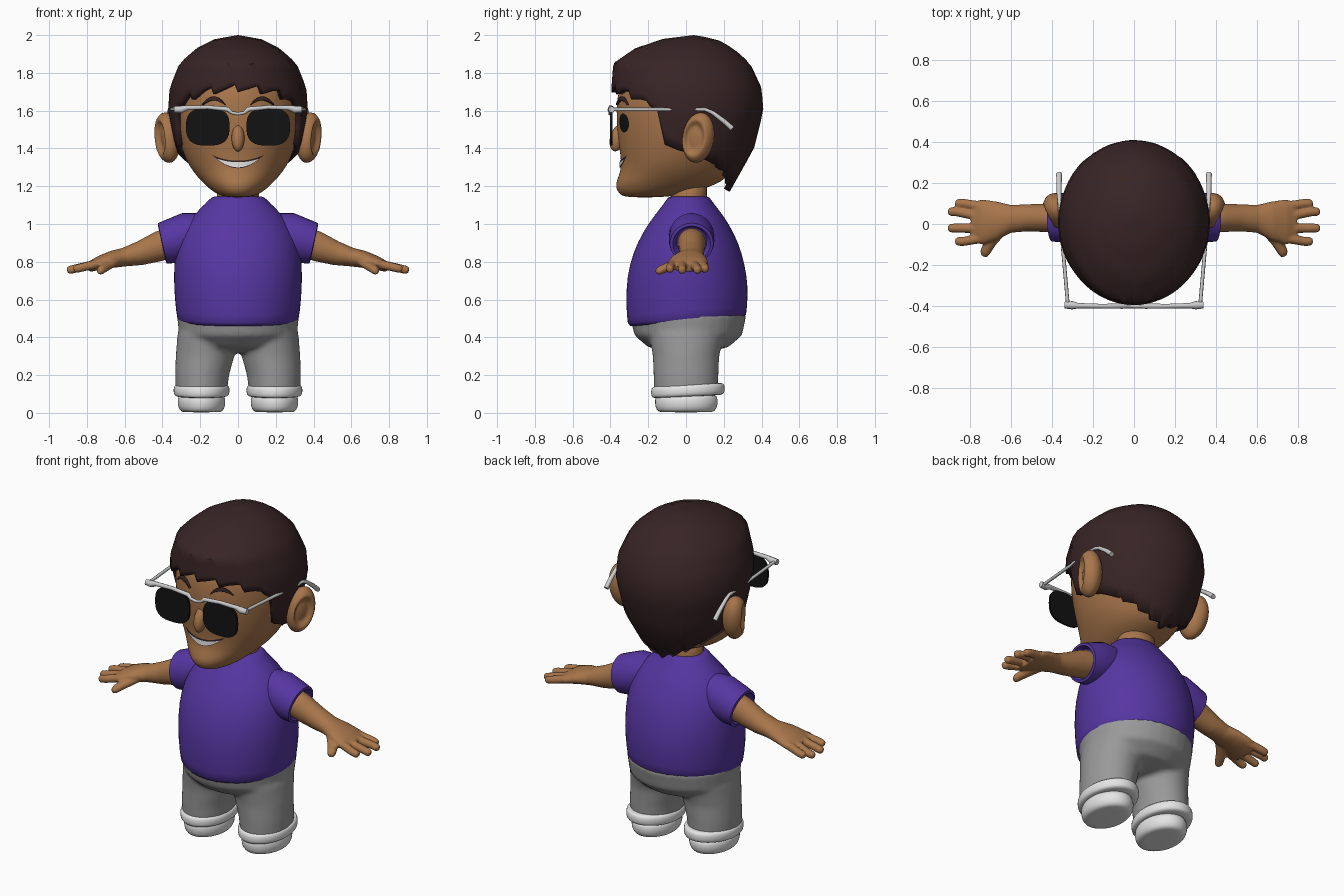
import bpy, bmesh
from math import sin, cos, pi, radians, copysign, sqrt
from mathutils import Vector, Matrix

if "Cube" in bpy.data.objects:
    bpy.data.objects.remove(bpy.data.objects["Cube"])


def material(name, r, g, b):
    m = bpy.data.materials.new(name)
    m.use_nodes = True
    m.diffuse_color = (r, g, b, 1)
    node = next(n for n in m.node_tree.nodes if n.type == 'BSDF_PRINCIPLED')
    node.inputs["Base Color"].default_value = (r, g, b, 1)
    node.inputs["Roughness"].default_value = 0.7
    return m


SKIN = material("skin", .39, .18, .07)
HAIR = material("dark_brown_hair", .04, .018, .019)
SHIRT = material("purple_cloth", .093, .037, .36)
PANTS = material("grey_cloth", .32, .32, .32)
WHITE = material("white", .78, .78, .78)
SILVER = material("silver", .6, .6, .6)
BLACK = material("black", .006, .006, .006)

X, Y, Z = Vector((1, 0, 0)), Vector((0, 1, 0)), Vector((0, 0, 1))


def loft(bm, rings, u=X, v=Y, segs=24, power=2):
    """Skin a closed tube through rings of (x, y, z, radius_u, radius_v)."""
    rows = []
    for x, y, z, ru, rv in rings:
        row = []
        for i in range(segs):
            c, s = cos(2 * pi * i / segs), sin(2 * pi * i / segs)
            c, s = (copysign(abs(k) ** (2 / power), k) for k in (c, s))
            row.append(bm.verts.new(Vector((x, y, z)) + u * ru * c + v * rv * s))
        rows.append(row)
    for a, b in zip(rows, rows[1:]):
        for i in range(segs):
            j = (i + 1) % segs
            bm.faces.new((a[i], a[j], b[j], b[i]))
    bm.faces.new(rows[0][::-1])
    bm.faces.new(rows[-1])


def finish(name, bm, mat, mirror=False, subsurf=0, voxel=0, angle=None, solid=0):
    """Turn a bmesh into a shaded object with its modifiers."""
    bmesh.ops.recalc_face_normals(bm, faces=bm.faces)
    me = bpy.data.meshes.new(name)
    bm.to_mesh(me)
    bm.free()
    ob = bpy.data.objects.new(name, me)
    bpy.context.collection.objects.link(ob)
    me.materials.append(mat)
    for p in me.polygons:
        p.use_smooth = True
    if angle:
        bpy.ops.object.select_all(action='DESELECT')
        ob.select_set(True)
        bpy.context.view_layer.objects.active = ob
        bpy.ops.object.shade_smooth_by_angle(angle=radians(angle))
    if mirror:
        ob.modifiers.new("mirror", 'MIRROR')
    if solid:
        m = ob.modifiers.new("thickness", 'SOLIDIFY')
        m.thickness, m.offset = solid, -1
    if voxel:
        m = ob.modifiers.new("blend", 'REMESH')
        m.mode, m.voxel_size, m.use_smooth_shade = 'VOXEL', voxel, True
        m = ob.modifiers.new("soften", 'SMOOTH')
        m.factor, m.iterations = .5, 6
    if subsurf:
        m = ob.modifiers.new("smooth", 'SUBSURF')
        m.levels = m.render_levels = subsurf
    return ob


def stack(name, rings, mat, cx=0, **kw):
    """Upright loft from (z, cy, rx, ry)."""
    bm = bmesh.new()
    loft(bm, [(cx, cy, z, rx, ry) for z, cy, rx, ry in rings])
    return finish(name, bm, mat, **kw)


# Head and neck
head = stack("head", [
    (1.14, -.22, .06, .10), (1.16, -.18, .12, .18), (1.21, -.10, .18, .28), (1.27, -.055, .235, .295),
    (1.34, -.04, .28, .305), (1.45, -.01, .318, .355), (1.6, 0, .34, .375),
    (1.75, 0, .325, .36), (1.88, .02, .23, .26)], SKIN, subsurf=2)
stack("neck", [(1.05, .015, .12, .1), (1.14, .015, .11, .095), (1.28, .015, .11, .1)], SKIN)

# Ears: flattened spheres with a dished outer face
bm = bmesh.new()
bmesh.ops.create_uvsphere(bm, u_segments=32, v_segments=24, radius=1)
for vert in bm.verts:
    vert.co = Vector((vert.co.z, vert.co.x, vert.co.y))
    r = sqrt((vert.co.y + .15) ** 2 + vert.co.z ** 2)
    if vert.co.x > 0 and r < .72:
        vert.co.x -= .55 * min(1, (.72 - r) * 4)
    vert.co = Vector((vert.co.x * .068, vert.co.y * .085, vert.co.z * .135))
bm.transform(Matrix.Translation((.375, .065, 1.457)) @ Matrix.Rotation(-.2, 4, 'X')
             @ Matrix.Rotation(-.25, 4, 'Z') @ Matrix.Rotation(.12, 4, 'Y'))
finish("ears", bm, SKIN, mirror=True)

# Nose
bm = bmesh.new()
bmesh.ops.create_uvsphere(bm, u_segments=24, v_segments=16, radius=1)
bm.transform(Matrix.Translation((0, -.362, 1.455)) @ Matrix.Rotation(-.25, 4, 'X')
             @ Matrix.Diagonal((.034, .04, .072, 1)))
finish("nose", bm, SKIN)

# Facial details laid on the head surface
bpy.context.view_layer.update()
surface = head.evaluated_get(bpy.context.evaluated_depsgraph_get())


def decal(name, mat, x0, x1, low, high, lift, mirror=False, solid=0, cols=20, rows=4):
    bm = bmesh.new()
    grid = []
    for i in range(cols + 1):
        t = i / cols
        x, col = x0 + (x1 - x0) * t, []
        for j in range(rows + 1):
            z = low(t) + (high(t) - low(t)) * j / rows
            hit, spot, _, _ = surface.ray_cast(Vector((x, -1, z)), Y)
            col.append(bm.verts.new((x, (spot.y if hit else -.33) - lift, z)))
        grid.append(col)
    for a, b in zip(grid, grid[1:]):
        for j in range(rows):
            bm.faces.new((a[j], b[j], b[j + 1], a[j + 1]))
    bmesh.ops.remove_doubles(bm, verts=bm.verts, dist=.0005)
    return finish(name, bm, mat, mirror=mirror, solid=solid)


def bow(t):
    return (2 * t - 1) ** 2


decal("mouth", HAIR, -.135, .135, lambda t: 1.295 + .07 * bow(t),
      lambda t: 1.335 + .03 * bow(t), .004)
decal("teeth", WHITE, -.115, .115, lambda t: 1.3 + .047 * bow(t),
      lambda t: 1.327 + .02 * bow(t), .008)
decal("eyes", BLACK, .1, .19, lambda t: 1.535 - .05 * sqrt(1 - bow(t)),
      lambda t: 1.535 + .05 * sqrt(1 - bow(t)), .004, mirror=True)
decal("eyebrows", HAIR, .07, .19, lambda t: 1.655 - .025 * bow(t),
      lambda t: 1.675 - .04 * bow(t), .014, mirror=True, solid=.014)

# Hair: a cap whose lower edge follows fringe, sideburns and nape
SHAPE = [(1.15, .21, -.25, .22), (1.4, .33, -.36, .36), (1.6, .37, -.39, .41), (1.72, .362, -.395, .40),
         (1.85, .31, -.385, .34), (1.93, .22, -.27, .25), (1.98, .12, -.12, .16), (2, 0, .04, .04)]
EDGE = [(0, 1.715), (30, 1.7), (50, 1.66), (66, 1.6), (72, 1.42), (84, 1.39),
        (100, 1.36), (125, 1.3), (155, 1.22), (180, 1.18)]


def lookup(table, k):
    for a, b in zip(table, table[1:]):
        if k <= b[0]:
            f = max(0, (k - a[0]) / (b[0] - a[0]))
            return [p + (q - p) * f for p, q in zip(a[1:], b[1:])]
    return table[-1][1:]


bm = bmesh.new()
crown, columns = bm.verts.new((0, .04, 2)), []
for i in range(120):
    deg = i * 3 - 180
    edge = lookup(EDGE, abs(deg))[0]
    if abs(deg) < 60:
        edge += .05 * ((deg + 64) % 21) / 21 - .02
    elif abs(deg) > 120:
        edge += .03 * (deg % 18) / 18 - .01
    col = []
    for k in range(1, 17):
        z = 2 - (2 - edge) * (k / 16) ** 1.6
        rx, front, back = lookup(SHAPE, z)
        mid, ry = (front + back) / 2, (back - front) / 2
        col.append(bm.verts.new((rx * sin(radians(deg)), mid - ry * cos(radians(deg)), z)))
    columns.append(col)
for a, b in zip(columns, columns[1:] + columns[:1]):
    bm.faces.new((crown, a[0], b[0]))
    for k in range(15):
        bm.faces.new((a[k], a[k + 1], b[k + 1], b[k]))
finish("hair", bm, HAIR, angle=40, solid=.035)

# Shirt body and sleeves
shirt = [(.475, .005, .31, .305), (.48, .005, .323, .315), (.6, .005, .336, .325), (.72, .005, .343, .32),
         (.85, .008, .335, .29), (.96, .012, .305, .24), (1.05, .015, .235, .18),
         (1.11, .015, .17, .13), (1.145, .015, .14, .11), (1.146, .015, .12, .09)]
bm = bmesh.new()
loft(bm, [(0, cy, z, rx, ry) for z, cy, rx, ry in shirt], segs=32)
for vert in bm.verts:
    if vert.co.z < .7:
        vert.co.z += .07 * vert.co.y
finish("shirt", bm, SHIRT, subsurf=1)
LIMB = Vector((.22, 0, 1)).normalized()
bm = bmesh.new()
loft(bm, [(.18, .03, .96, .10, .10), (.27, .03, .935, .12, .125), (.35, .03, .91, .12, .118),
          (.40, .03, .897, .115, .11), (.403, .03, .896, .10, .095), (.37, .03, .905, .08, .08)],
     u=Y, v=LIMB, segs=32)
finish("sleeves", bm, SHIRT, mirror=True, angle=50)

# Arms with hands, blended into one skin
bm = bmesh.new()
loft(bm, [(.3, .03, .92, .08, .08), (.42, .03, .882, .07, .08), (.52, .03, .845, .066, .064),
          (.6, .025, .825, .068, .05), (.67, .015, .812, .095, .045), (.74, .01, .792, .11, .036),
          (.79, .01, .772, .098, .026)], u=Y, v=LIMB)
for y, tip_x, tip_y, tip_z in [(.085, .87, .10, .76), (.035, .905, .06, .754),
                               (-.02, .905, -.02, .754), (-.068, .87, -.085, .76)]:
    loft(bm, [(.74, y, .79, .025, .025), (tip_x - .04, tip_y, tip_z + .009, .023, .023),
              (tip_x - .012, tip_y, tip_z + .002, .022, .022), (tip_x, tip_y, tip_z, .014, .014)],
         u=Y, v=LIMB, segs=12)
side = Vector((1, .5, 0)).normalized()
loft(bm, [(.66, -.03, .805, .04, .03), (.70, -.09, .775, .03, .026),
          (.727, -.14, .755, .025, .024), (.733, -.158, .75, .014, .014)], u=side, v=Z, segs=12)
finish("arms", bm, SKIN, mirror=True, voxel=.006)

# Trousers: hips and two legs blended together
bm = bmesh.new()
loft(bm, [(0, .01, .32, .12, .11), (0, .012, .35, .25, .215), (0, .012, .41, .312, .285),
          (0, .01, .53, .325, .312)], segs=32)
for s in (1, -1):
    loft(bm, [(s * .195, 0, .1, .135, .168), (s * .19, 0, .2, .143, .172),
              (s * .175, 0, .3, .155, .176), (s * .165, .005, .42, .155, .2)], segs=32)
finish("trousers", bm, PANTS, voxel=.014)

# Shoes with padded collars
stack("shoes", [(.003, 0, .09, .13), (.006, 0, .11, .15), (.03, .002, .126, .166),
                (.07, .002, .128, .169), (.11, .002, .12, .16)], WHITE, cx=.193, mirror=True, subsurf=1)
bm = bmesh.new()
loft(bm, [(.193, .01, z, rx, rx + .047) for z, rx in
          [(.085, .12), (.088, .142), (.105, .149), (.135, .149), (.148, .14), (.15, .12)]], segs=32)
for vert in bm.verts:
    vert.co.z += .05 * vert.co.y
finish("shoe_collars", bm, WHITE, mirror=True, subsurf=1)

# Sunglasses: lenses, brow bar and temples
bm = bmesh.new()
loft(bm, [(.16, -.39, 1.515, .115, .1), (.16, -.402, 1.515, .115, .1)], u=X, v=Z, segs=40, power=2.8)
finish("lenses", bm, BLACK, mirror=True, angle=40)


def wire(name, points):
    """Round wire through (x, y, z, radius), mirrored."""
    cu = bpy.data.curves.new(name, 'CURVE')
    cu.dimensions, cu.bevel_depth, cu.bevel_resolution, cu.use_fill_caps = '3D', 1, 2, True
    sp = cu.splines.new('POLY')
    sp.points.add(len(points) - 1)
    for p, (x, y, z, r) in zip(sp.points, points):
        p.co, p.radius = (x, y, z, 1), r
    cu.materials.append(SILVER)
    ob = bpy.data.objects.new(name, cu)
    bpy.context.collection.objects.link(ob)
    bpy.ops.object.select_all(action='DESELECT')
    ob.select_set(True)
    bpy.context.view_layer.objects.active = ob
    bpy.ops.object.convert(target='MESH')
    bpy.context.object.modifiers.new("mirror", 'MIRROR')


wire("brow_bar", [(0, -.402, 1.583, .009), (.035, -.402, 1.59, .009), (.055, -.4, 1.608, .013),
                  (.16, -.4, 1.618, .011), (.27, -.398, 1.615, .013), (.30, -.396, 1.606, .02), (.338, -.394, 1.606, .017)])
wire("temples", [(.322, -.395, 1.607, .009), (.348, -.1, 1.607, .009), (.363, .1, 1.607, .009),
                 (.365, .14, 1.59, .011), (.365, .2, 1.545, .013), (.365, .245, 1.505, .014)])
